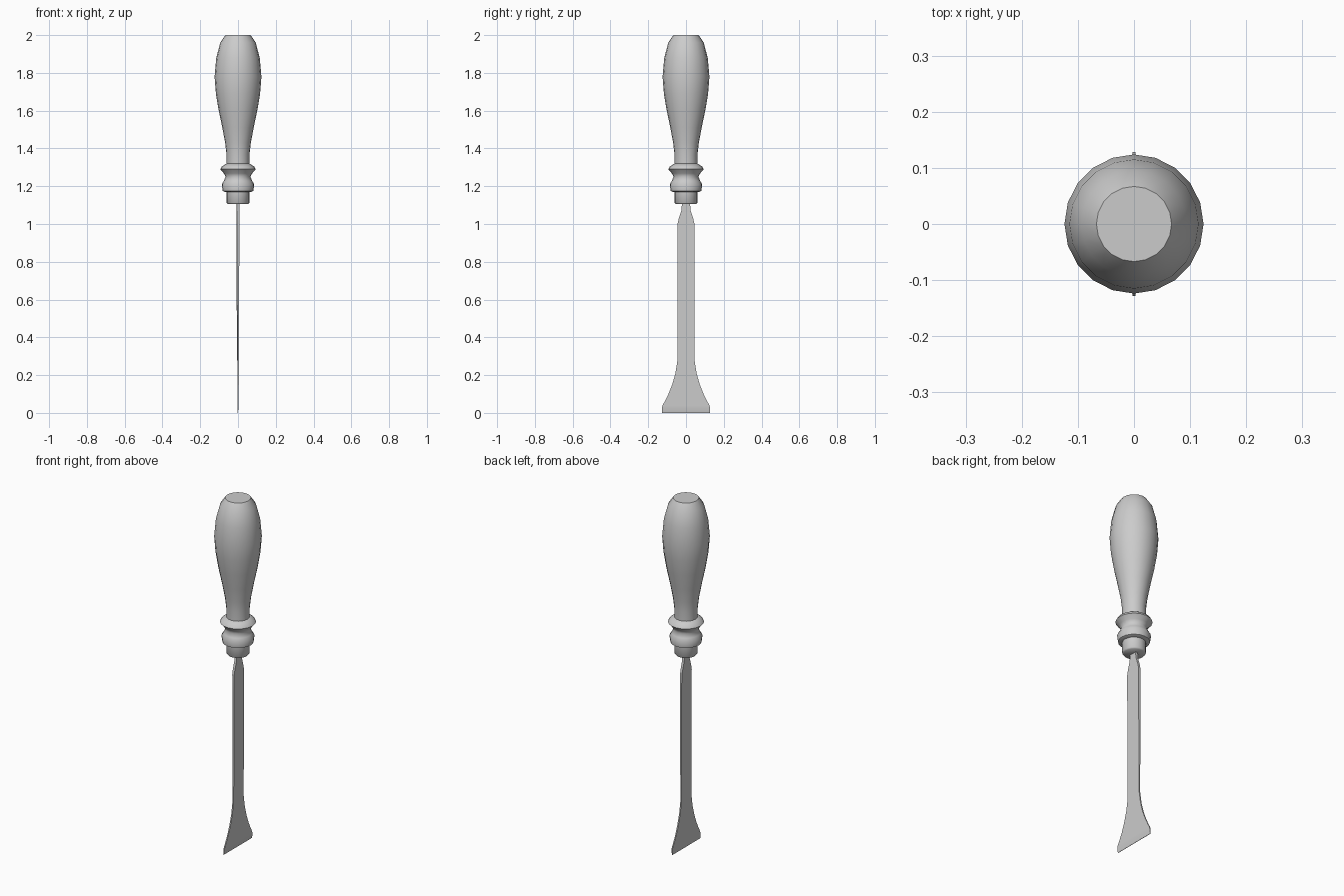
import bpy, bmesh
from math import radians, sin, cos, tau

cube = bpy.data.objects.get("Cube")
if cube:
    bpy.data.objects.remove(cube, do_unlink=True)

grey = bpy.data.materials.new("plain grey")
grey.use_nodes = True
grey.diffuse_color = (0.6, 0.6, 0.6, 1)
grey.node_tree.nodes["Principled BSDF"].inputs["Base Color"].default_value = (0.6, 0.6, 0.6, 1)


def loft(name, rings, smooth_angle):
    """Skin a list of equal closed rings and cap both ends."""
    bm = bmesh.new()
    loops = [[bm.verts.new(p) for p in ring] for ring in rings]
    count = len(loops[0])
    for a, b in zip(loops, loops[1:]):
        for i in range(count):
            j = (i + 1) % count
            bm.faces.new((a[i], a[j], b[j], b[i]))
    bm.faces.new(loops[0])
    bm.faces.new(loops[-1])
    bmesh.ops.recalc_face_normals(bm, faces=bm.faces)
    mesh = bpy.data.meshes.new(name)
    bm.to_mesh(mesh)
    bm.free()
    mesh.materials.append(grey)
    obj = bpy.data.objects.new(name, mesh)
    bpy.context.collection.objects.link(obj)
    bpy.ops.object.select_all(action="DESELECT")
    obj.select_set(True)
    bpy.context.view_layer.objects.active = obj
    bpy.ops.object.shade_smooth_by_angle(angle=radians(smooth_angle))
    return obj


def turned(name, profile, sides=20):
    rings = [[(r * cos(tau * i / sides), r * sin(tau * i / sides), z)
              for i in range(sides)] for r, z in profile]
    return loft(name, rings, 50)


# Turned grip, from the neck up to the flat butt
turned("grip", [(0.061, 1.30), (0.061, 1.37), (0.068, 1.43), (0.083, 1.51), (0.102, 1.6),
                (0.117, 1.69), (0.124, 1.78), (0.115, 1.88), (0.094, 1.96), (0.067, 2.0)])

# Double-beaded collar
turned("collar", [(0.07, 1.17), (0.081, 1.175), (0.086, 1.21), (0.075, 1.228), (0.066, 1.25),
                  (0.075, 1.268), (0.094, 1.29), (0.085, 1.305), (0.06, 1.32)])

# Ferrule below the collar
turned("ferrule", [(0.054, 1.105), (0.06, 1.112), (0.06, 1.18)])

# Blade stations: height, half width, flat side x, back edge depth, back ridge depth
stations = [
    (0.0, 0.128, -0.001, 0.003, 0.003), (0.025, 0.128, 0.003, 0.003, 0.003),
    (0.04, 0.124, 0.003, 0.003, 0.003), (0.06, 0.113, 0.003, 0.003, 0.003),
    (0.1, 0.093, 0.003, 0.003, 0.003), (0.15, 0.073, 0.004, 0.003, 0.003),
    (0.21, 0.056, 0.004, 0.003, 0.003), (0.28, 0.045, 0.004, 0.003, 0.004),
    (0.58, 0.045, 0.006, 0.004, 0.007), (0.9, 0.045, 0.007, 0.004, 0.008),
    (1.0, 0.045, 0.007, 0.005, 0.008), (1.03, 0.038, 0.007, 0.006, 0.008),
    (1.07, 0.025, 0.008, 0.006, 0.008), (1.12, 0.02, 0.008, 0.006, 0.008),
]
loft("blade", [[(t, -w, z), (t, w, z), (-e, w, z), (-b, 0, z), (-e, -w, z)]
               for z, w, t, e, b in stations], 30)
